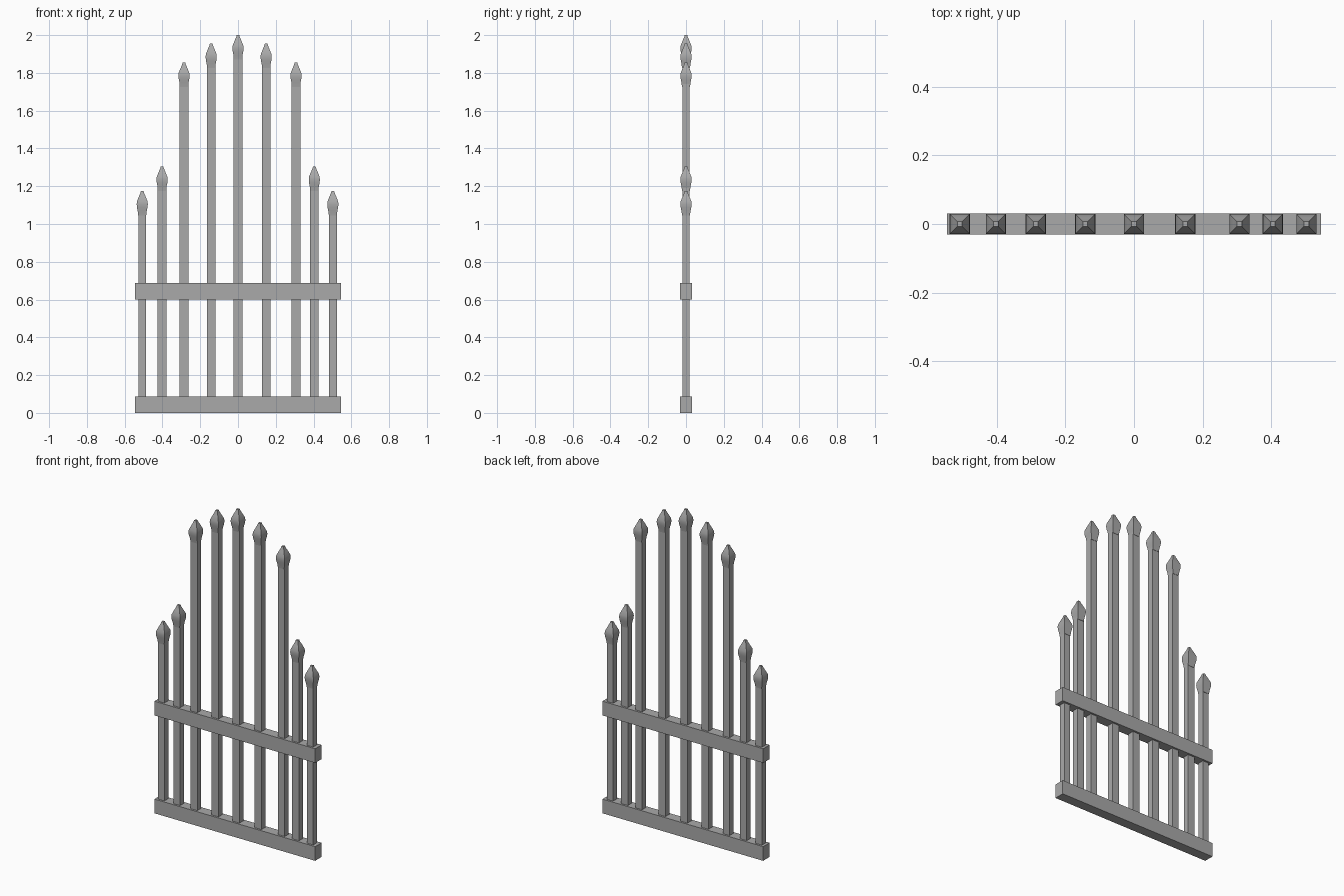
import bpy
import bmesh

cube = bpy.data.objects.get("Cube")
if cube:
    bpy.data.objects.remove(cube, do_unlink=True)

metal = bpy.data.materials.new("grey_metal")
metal.use_nodes = True
GREY = (0.4, 0.4, 0.4, 1)
metal.diffuse_color = GREY
metal.node_tree.nodes["Principled BSDF"].inputs["Base Color"].default_value = GREY


def square_loft(name, rings):
    """Loft a square section through (z, half width, half depth) rings."""
    bm = bmesh.new()
    loops = [[bm.verts.new((sx * hx, sy * hy, z))
              for sx, sy in ((-1, -1), (1, -1), (1, 1), (-1, 1))]
             for z, hx, hy in rings]
    for low, high in zip(loops, loops[1:]):
        for i in range(4):
            j = (i + 1) % 4
            bm.faces.new((low[i], low[j], high[j], high[i]))
    bm.faces.new(loops[0][::-1])
    bm.faces.new(loops[-1])
    mesh = bpy.data.meshes.new(name)
    bm.to_mesh(mesh)
    bm.free()
    mesh.materials.append(metal)
    obj = bpy.data.objects.new(name, mesh)
    bpy.context.collection.objects.link(obj)
    return obj


# Horizontal rails
for name, z in (("bottom_rail", 0.0), ("middle_rail", 0.6)):
    square_loft(name, [(z, 0.545, 0.031), (z + 0.087, 0.545, 0.031)])

# Spear head: distance below the tip, half width
HEAD = [(0.13, 0.021), (0.106, 0.024), (0.087, 0.028), (0.07, 0.0295),
        (0.055, 0.028), (0.03, 0.018), (0.01, 0.0095), (0.0, 0.007)]

# Pickets: x position, tip height
PICKETS = [(-0.507, 1.175), (-0.402, 1.305), (-0.286, 1.855), (-0.142, 1.955),
           (0.0, 2.0), (0.149, 1.955), (0.307, 1.855), (0.404, 1.305), (0.502, 1.175)]

heads = []
for number, (x, tip) in enumerate(PICKETS, 1):
    half = 0.023 if abs(x) < 0.45 else 0.021
    bar = square_loft(f"picket_bar_{number}", [(0.04, half, 0.019), (tip - 0.11, half, 0.019)])
    head = square_loft(f"spear_head_{number}", [(tip - d, w, w) for d, w in HEAD])
    bar.location.x = head.location.x = x
    heads.append(head)

# Smooth along the spear heads, sharp at their corners
bpy.ops.object.select_all(action="DESELECT")
for head in heads:
    head.select_set(True)
bpy.context.view_layer.objects.active = heads[0]
bpy.ops.object.shade_smooth_by_angle()
